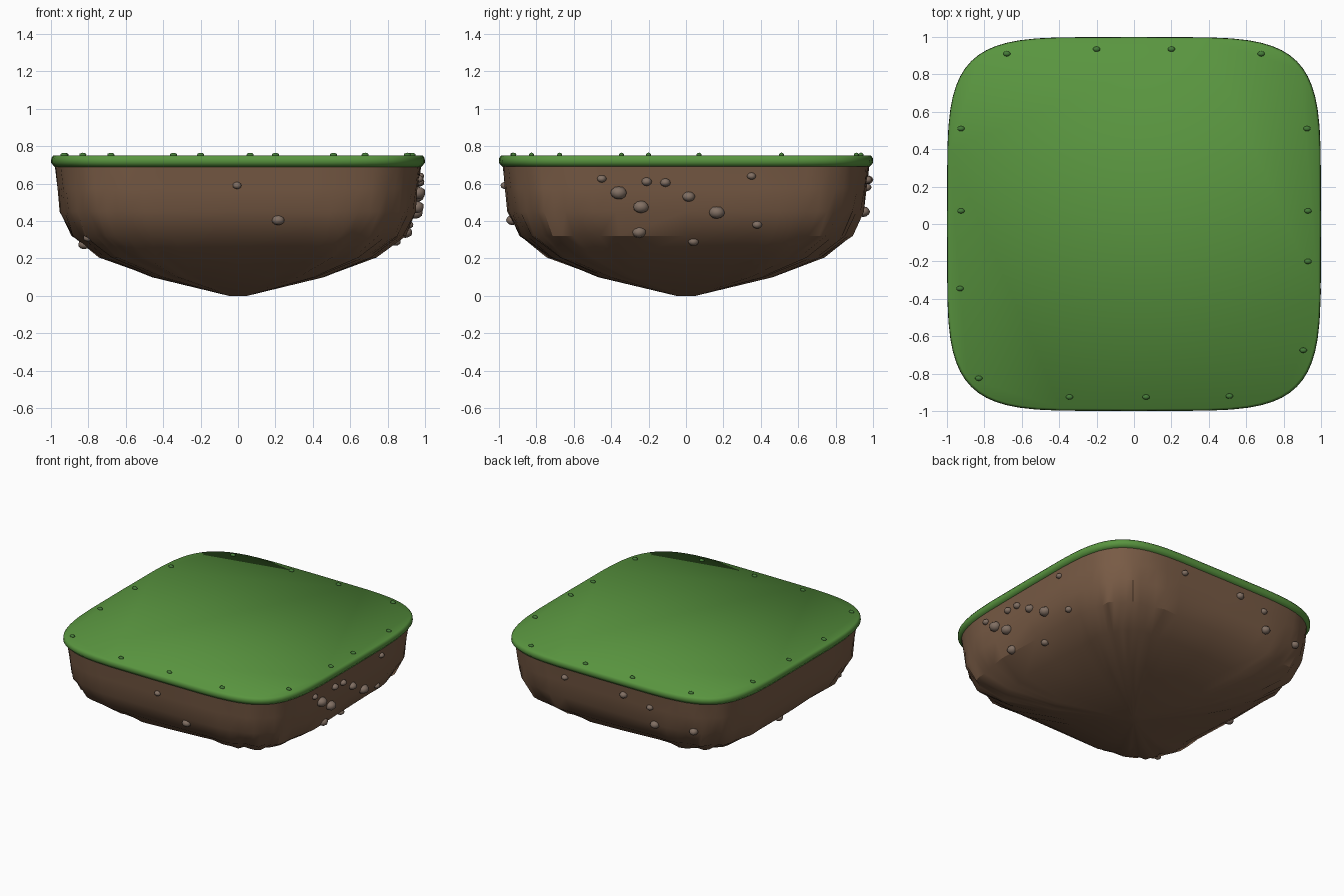
import bpy, bmesh, math, random
from mathutils import Vector

if "Cube" in bpy.data.objects:
    bpy.data.objects.remove(bpy.data.objects["Cube"])

random.seed(4)
N = 5.0        # superellipse exponent of the plan outline
SEG = 64


def material(name, rgb):
    m = bpy.data.materials.new(name)
    m.diffuse_color = (*rgb, 1)
    m.use_nodes = True
    m.node_tree.nodes["Principled BSDF"].inputs["Base Color"].default_value = m.diffuse_color
    return m


SOIL = material("soil", (0.19, 0.105, 0.06))
GRASS = material("grass", (0.10, 0.30, 0.05))
TUFT = material("tuft", (0.06, 0.20, 0.04))
ROCK = material("rock", (0.22, 0.16, 0.125))


def outline(t, r):
    f = lambda v: math.copysign(abs(v) ** (2 / N), v) if abs(v) > 1e-6 else 0.0
    return r * f(math.cos(t)), r * f(math.sin(t))


def loft(name, profile, mat, smooth_angle):
    """Stack rounded-square rings (z, half width, ripple) and cap both ends."""
    bm = bmesh.new()
    rings = []
    for k, (z, r, ripple) in enumerate(profile):
        ring = []
        for i in range(SEG):
            t = 2 * math.pi * i / SEG
            w = 1 + ripple * (math.sin(16 * t + k * 1.3) * 0.6 + random.uniform(-0.5, 0.5))
            if i % (SEG // 4) == 0:
                w = 1
            x, y = outline(t, r * w)
            ring.append(bm.verts.new((x, y, z)))
        rings.append(ring)
    for a, b in zip(rings, rings[1:]):
        for i in range(SEG):
            j = (i + 1) % SEG
            bm.faces.new((a[i], a[j], b[j], b[i]))
    bm.faces.new(rings[0][::-1])
    bm.faces.new(rings[-1])
    finish(name, bm, mat, smooth_angle)


def finish(name, bm, mat, smooth_angle):
    bmesh.ops.recalc_face_normals(bm, faces=bm.faces[:])
    me = bpy.data.meshes.new(name)
    bm.to_mesh(me)
    bm.free()
    me.materials.append(mat)
    ob = bpy.data.objects.new(name, me)
    bpy.context.collection.objects.link(ob)
    bpy.ops.object.select_all(action='DESELECT')
    ob.select_set(True)
    bpy.context.view_layer.objects.active = ob
    bpy.ops.object.shade_smooth_by_angle(angle=math.radians(smooth_angle))


def pebbles(name, items, mat, jitter):
    """One mesh of squashed little balls: (centre, radii)."""
    bm = bmesh.new()
    for c, s in items:
        new = bmesh.ops.create_icosphere(bm, subdivisions=2, radius=1)["verts"]
        for v in new:
            d = 1 + random.uniform(-jitter, jitter)
            v.co = Vector(c) + Vector([v.co[i] * s[i] * d for i in range(3)])
    finish(name, bm, mat, 60)


# earth underside, tapering to a blunt tip
SOIL_PROFILE = [(0.0, 0.05, 0.0), (0.10, 0.46, 0.035), (0.205, 0.725, 0.03),
                (0.32, 0.885, 0.02), (0.45, 0.95, 0.01), (0.575, 0.965, 0.006),
                (0.70, 0.98, 0.0)]
loft("earth_body", SOIL_PROFILE, SOIL, 30)

# grass slab with a slightly overhanging lip
loft("grass_top", [(0.69, 0.982, 0), (0.712, 1.0, 0), (0.735, 0.998, 0), (0.75, 0.988, 0)],
     GRASS, 80)


# rocks set into the earth: side, position along it, height, radius
def on_side(side, u, z):
    for (z0, r0, _), (z1, r1, _) in zip(SOIL_PROFILE, SOIL_PROFILE[1:]):
        if z0 <= z <= z1:
            r = r0 + (r1 - r0) * (z - z0) / (z1 - z0)
            break
    d = max(r ** N - abs(u) ** N, 0) ** (1 / N)
    return {"R": (d, u, z), "L": (-d, u, z), "F": (u, -d, z), "B": (u, d, z)}[side]


ROCKS = [("R", -.45, .625, .025), ("R", -.36, .55, .043), ("R", -.21, .61, .028),
         ("R", -.24, .475, .042), ("R", -.11, .605, .028), ("R", -.25, .34, .038),
         ("R", .015, .53, .034), ("R", .165, .445, .042), ("R", .04, .29, .028),
         ("R", .35, .64, .024), ("R", .38, .38, .026),
         ("F", -.005, .59, .024), ("F", .215, .405, .034),
         ("B", .35, .62, .025), ("B", -.15, .62, .03), ("B", -.37, .58, .026),
         ("B", -.40, .45, .035), ("B", -.70, .46, .032),
         ("L", .05, .275, .032), ("L", -.70, .31, .025)]
pebbles("rocks", [(on_side(s, u, z), (r, r, r * 0.8)) for s, u, z, r in ROCKS], ROCK, 0.04)

# small grass tufts round the rim
TUFTS = [(-.68, .91), (-.2, .935), (.2, .935), (.68, .91), (-.925, .51), (.925, .51),
         (-.925, .07), (.93, .07), (.93, -.2), (-.93, -.345), (.905, -.675),
         (-.83, -.825), (-.345, -.925), (.065, -.925), (.51, -.92)]
pebbles("grass_tufts", [((x, y, 0.753), (0.02, 0.014, 0.012)) for x, y in TUFTS], TUFT, 0)
